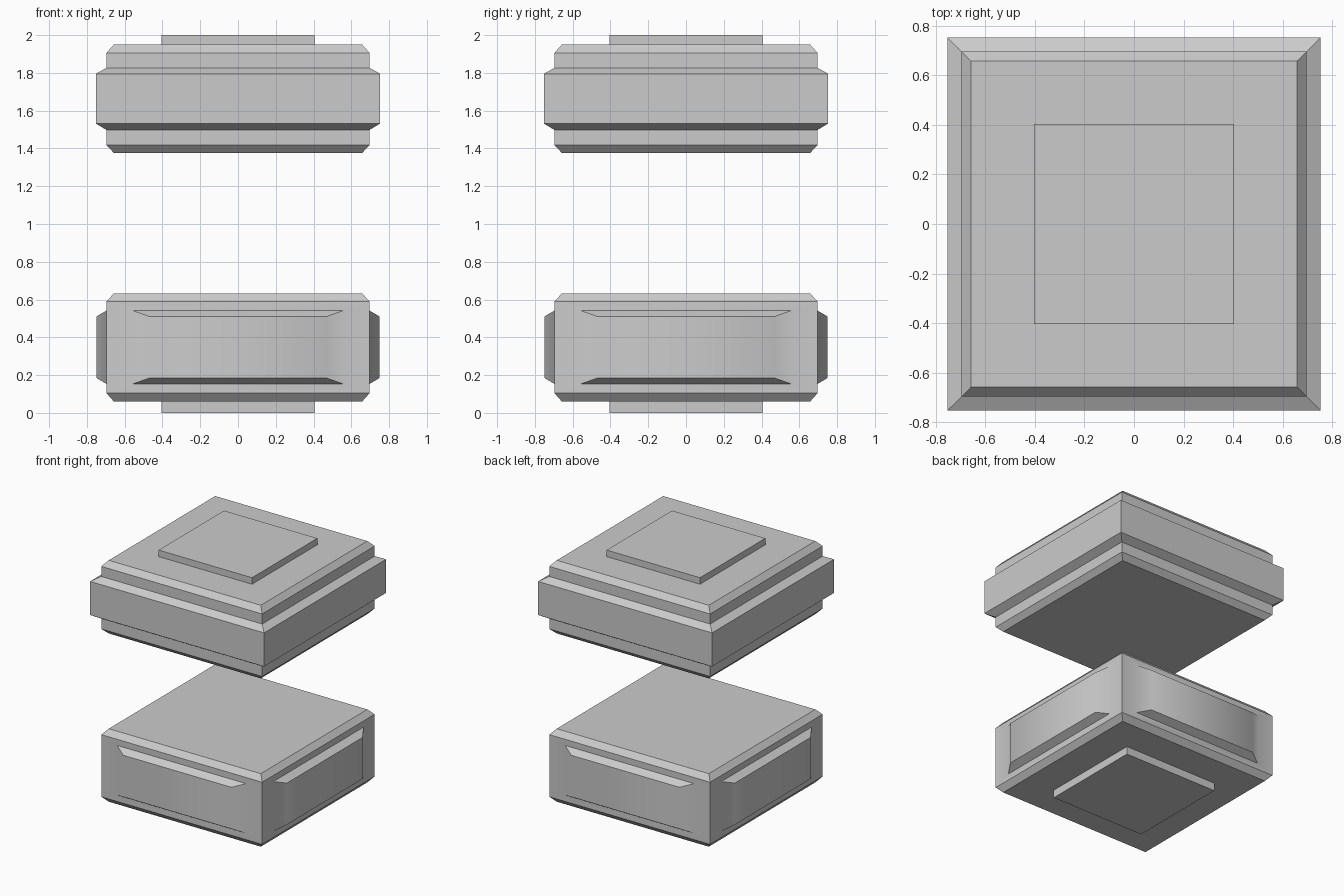
import bpy, bmesh, math

if "Cube" in bpy.data.objects:
    bpy.data.objects.remove(bpy.data.objects["Cube"])


def square_stack(bm, profile):
    """Skin square rings given as (half width, z), capped at both ends.
    Returns the side faces of each band."""
    rings = [[bm.verts.new((sx * r, sy * r, z))
              for sx, sy in ((-1, -1), (1, -1), (1, 1), (-1, 1))]
             for r, z in profile]
    bm.faces.new(rings[0][::-1])
    bm.faces.new(rings[-1])
    return [[bm.faces.new((a[i], a[(i + 1) % 4], b[(i + 1) % 4], b[i]))
             for i in range(4)] for a, b in zip(rings, rings[1:])]


def place_panel(face, half, z0, z1, dist):
    """Move a side face's corners to a given rectangle at a given distance."""
    n = face.normal.copy()
    n.x, n.y, n.z = round(n.x), round(n.y), 0
    mid = face.calc_center_median().z
    for v in face.verts:
        along = v.co.y if n.x else v.co.x
        s = math.copysign(half, along)
        z = z1 if v.co.z > mid else z0
        v.co = (n.x * dist, s, z) if n.x else (s, n.y * dist, z)


def finish(bm, name):
    bmesh.ops.recalc_face_normals(bm, faces=bm.faces)
    mesh = bpy.data.meshes.new(name)
    bm.to_mesh(mesh)
    bm.free()
    ob = bpy.data.objects.new(name, mesh)
    bpy.context.collection.objects.link(ob)
    bpy.context.view_layer.objects.active = ob
    ob.select_set(True)
    bpy.ops.object.shade_smooth_by_angle(angle=math.radians(36))
    ob.select_set(False)


# Upper block: chamfered slab with a wide band and a raised top plate
bm = bmesh.new()
square_stack(bm, [(0.658, 1.377), (0.696, 1.417), (0.696, 1.498), (0.753, 1.532),
                  (0.753, 1.795), (0.696, 1.827), (0.696, 1.906), (0.658, 1.949),
                  (0.404, 1.949), (0.404, 2.0)])
finish(bm, "upper_block")

# Lower block: chamfered slab on a foot plate
bm = bmesh.new()
bands = square_stack(bm, [(0.404, 0.0), (0.404, 0.061), (0.658, 0.061),
                          (0.696, 0.104), (0.696, 0.59), (0.658, 0.632)])
bm.normal_update()

# Raised bevelled panel on each of its four sides
for face in bands[3]:
    for half, z0, z1, dist in ((0.558, 0.153, 0.542, 0.696),
                               (0.468, 0.185, 0.51, 0.75)):
        bmesh.ops.inset_individual(bm, faces=[face], thickness=0.03)
        place_panel(face, half, z0, z1, dist)
        bm.normal_update()
finish(bm, "lower_block")
